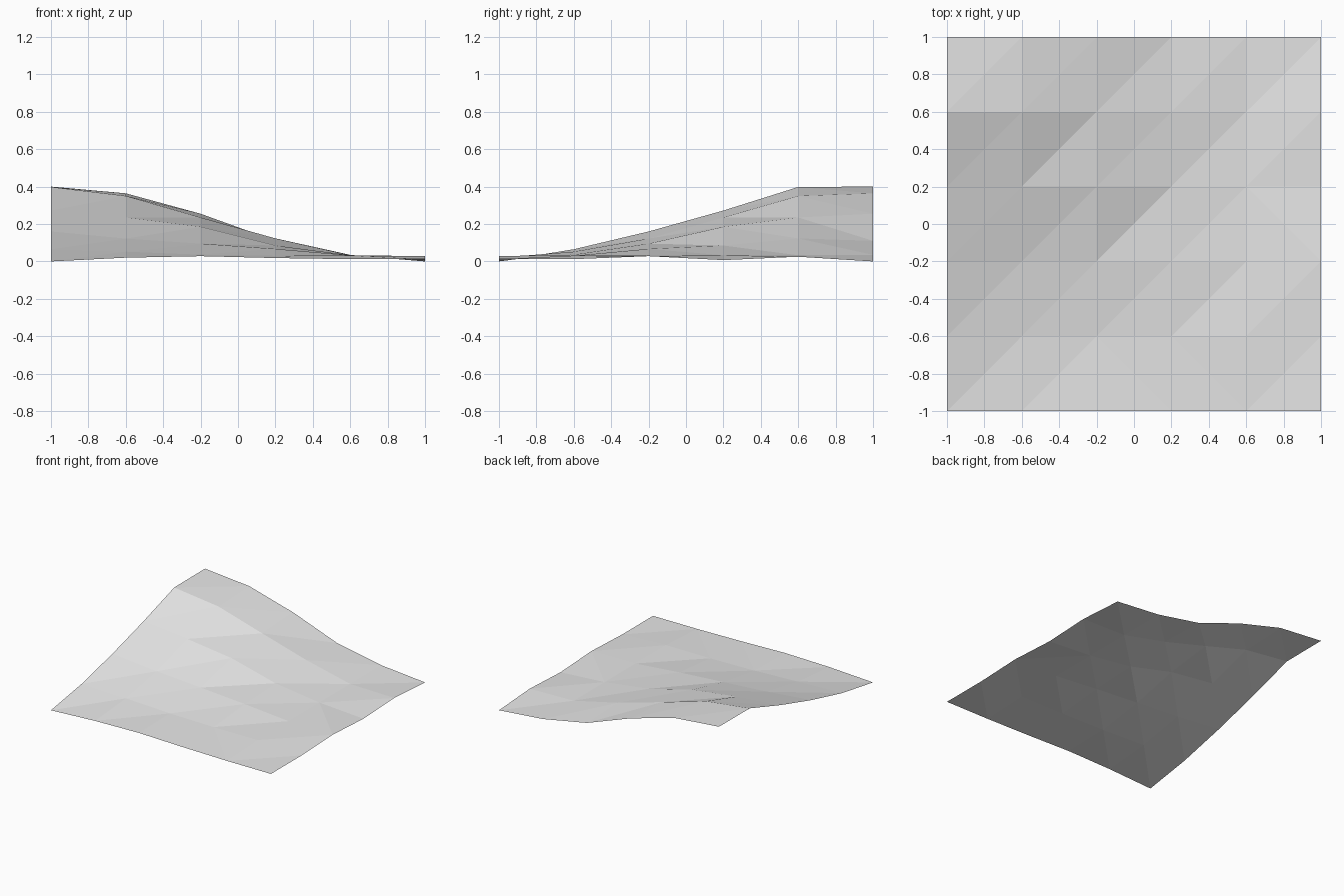
import bpy
import bmesh

# Remove the default object
default_object = bpy.data.objects.get("Cube")
if default_object:
    bpy.data.objects.remove(default_object, do_unlink=True)

# Height of each grid point in thousandths, rows from front to back
ROWS = [
    [0, 20, 28, 18, 12, 12],
    [65, 52, 36, 30, 31, 12],
    [160, 122, 95, 67, 33, 28],
    [272, 235, 185, 85, 33, 7],
    [398, 350, 235, 123, 33, 25],
    [400, 364, 255, 110, 35, 0],
]
STEP = 2 / (len(ROWS) - 1)

# Cells (column, row) whose crease runs the other way
FLIPPED = {(2, 0), (3, 0), (4, 2)}


def make_material(name, color):
    material = bpy.data.materials.new(name)
    material.use_nodes = True
    material.diffuse_color = color
    shader = next(n for n in material.node_tree.nodes if n.type == "BSDF_PRINCIPLED")
    shader.inputs["Base Color"].default_value = color
    return material


def build_slope():
    bm = bmesh.new()
    grid = [
        [bm.verts.new((col * STEP - 1, row * STEP - 1, height / 1000))
         for col, height in enumerate(heights)]
        for row, heights in enumerate(ROWS)
    ]
    # Split every cell into two flat triangles
    for row in range(len(ROWS) - 1):
        for col in range(len(ROWS) - 1):
            a, b = grid[row][col], grid[row][col + 1]
            c, d = grid[row + 1][col + 1], grid[row + 1][col]
            if (col, row) in FLIPPED:
                triangles = ((a, b, d), (b, c, d))
            else:
                triangles = ((a, b, c), (a, c, d))
            for triangle in triangles:
                bm.faces.new(triangle).smooth = False
    mesh = bpy.data.meshes.new("terrain_slope")
    bm.to_mesh(mesh)
    bm.free()
    return mesh


# Faceted sheet of sloping ground
terrain = bpy.data.objects.new("terrain_slope", build_slope())
terrain.data.materials.append(make_material("light_grey", (0.8, 0.8, 0.8, 1)))
bpy.context.collection.objects.link(terrain)
